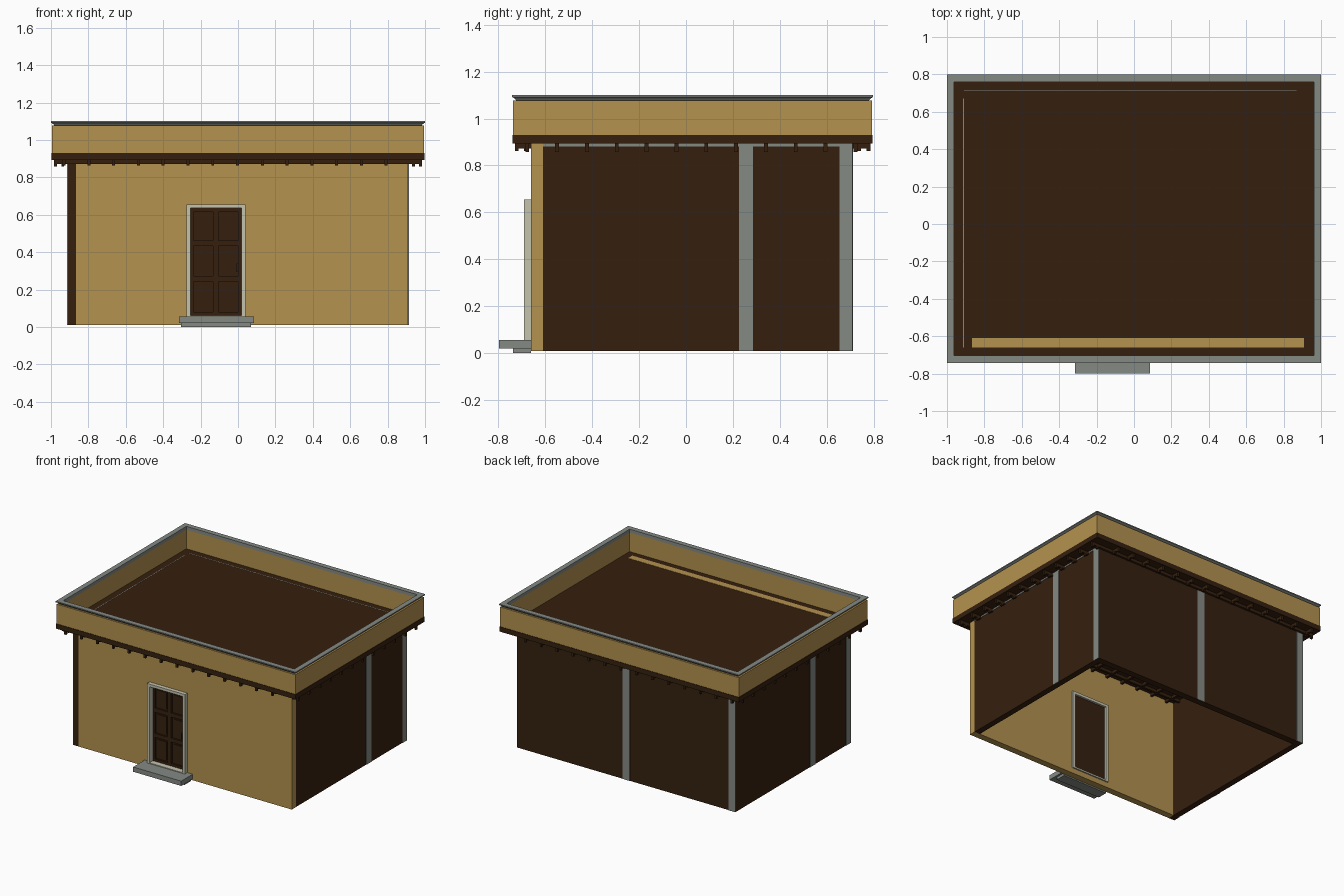
import bpy, bmesh, math
from mathutils import Vector


def material(name, rgb):
    m = bpy.data.materials.new(name)
    m.diffuse_color = (*rgb, 1.0)
    return m


TAN = material("tan plaster", (0.456, 0.287, 0.078))
DARK = material("dark brown wood", (0.036, 0.0144, 0.0044))
GRAY = material("stone gray", (0.235, 0.254, 0.231))
PALE = material("pale trim", (0.56, 0.55, 0.43))


def make(name, mat, bm):
    bmesh.ops.recalc_face_normals(bm, faces=bm.faces)
    me = bpy.data.meshes.new(name)
    bm.to_mesh(me)
    bm.free()
    me.materials.append(mat)
    ob = bpy.data.objects.new(name, me)
    bpy.context.collection.objects.link(ob)
    return ob


def boxes(name, mat, items):
    """One object made of boxes given as (x0, x1, y0, y1, z0, z1)."""
    bm = bmesh.new()
    for x0, x1, y0, y1, z0, z1 in items:
        vs = bmesh.ops.create_cube(bm, size=1)["verts"]
        for v in vs:
            v.co = Vector((x1 if v.co.x > 0 else x0,
                           y1 if v.co.y > 0 else y0,
                           z1 if v.co.z > 0 else z0))
    return make(name, mat, bm)


def ring(name, mat, profile, hx, hy, cy):
    """Sweep a closed (inset, z) profile round a rectangle."""
    bm = bmesh.new()
    rows = []
    for sx, sy in ((-1, -1), (1, -1), (1, 1), (-1, 1)):
        rows.append([bm.verts.new((sx * (hx - d), cy + sy * (hy - d), z))
                     for d, z in profile])
    n = len(profile)
    for i in range(4):
        a, b = rows[i], rows[(i + 1) % 4]
        for j in range(n):
            k = (j + 1) % n
            bm.faces.new((a[j], b[j], b[k], a[k]))
    return make(name, mat, bm)


CY, HX, HY = 0.028, 1.0, 0.77       # roof centre and half sizes
Z0, ZT = 0.01, 0.93                 # wall bottom and top

# Front wall with a door opening
boxes("front_wall", TAN, [
    (-0.865, -0.275, -0.66, -0.61, Z0, ZT + 0.002),
    (0.04, 0.91, -0.66, -0.61, Z0, ZT + 0.002),
    (-0.275, 0.04, -0.66, -0.61, 0.655, ZT + 0.002),
    (-0.275, 0.04, -0.66, -0.61, Z0, 0.05)])

# Side and back walls overlap at the corners like a pinwheel
boxes("left_wall", DARK, [(-0.91, -0.865, -0.66, 0.66, Z0, ZT - 0.005)])
boxes("right_wall", DARK, [(0.865, 0.91, -0.61, 0.71, Z0, ZT - 0.005)])
boxes("back_wall", DARK, [(-0.91, 0.865, 0.66, 0.71, Z0, ZT - 0.005)])

# Gray strips on the outer faces, with a thin line along the wall tops
T = 0.003
boxes("right_wall_strips", GRAY, [
    (0.91, 0.91 + T, 0.225, 0.285, Z0, 0.9),
    (0.91, 0.91 + T, 0.655, 0.71, Z0, 0.9),
    (0.91, 0.91 + T, -0.61, 0.655, 0.882, 0.9)])
boxes("left_wall_strips", GRAY, [
    (-0.91 - T, -0.91, -0.235, -0.175, Z0, 0.9),
    (-0.91 - T, -0.91, -0.66, -0.605, Z0, 0.9),
    (-0.91 - T, -0.91, -0.605, 0.66, 0.882, 0.9),
    (-0.915, -0.91, -0.66, 0.67, 0.9, ZT + 0.001)])
boxes("back_wall_strips", GRAY, [
    (-0.03, 0.03, 0.71, 0.71 + T, Z0, 0.9),
    (-0.91, -0.855, 0.71, 0.71 + T, Z0, 0.9),
    (-0.855, 0.865, 0.71, 0.71 + T, 0.882, 0.9),
    (-0.91, 0.87, 0.71, 0.715, 0.9, ZT + 0.001)])

# Roof slab with the dark band at its edge
boxes("roof_slab", DARK, [(-HX + 0.002, HX - 0.002, CY - HY + 0.002,
                           CY + HY - 0.002, 0.893, ZT)])

# Beams crossing under the roof, with two small pegs at each end
W = 0.008
long_beams, cross_beams = [], []
for i in range(14):
    x = -0.93 + i * 0.1325
    y0, y1 = CY - HY + 0.012, CY + HY - 0.012
    long_beams.append((x - W, x + W, y0, y1, 0.872, 0.895))
    for p in (y0, y0 + 0.04, y1 - 0.016, y1 - 0.056):
        long_beams.append((x - W, x + W, p, p + 0.016, 0.862, 0.875))
for i in range(12):
    y = -0.677 + i * 0.1272
    cross_beams.append((y - W, y + W))
side = []
for a, b in cross_beams:
    side.append((-0.985, 0.985, a, b, 0.871, 0.896))
    for p in (-0.985, -0.945, 0.929, 0.969):
        side.append((p, p + 0.016, a, b, 0.857, 0.875))
boxes("roof_beams", DARK, long_beams)
boxes("roof_cross_beams", DARK, side)

# Parapet and its stepped coping
ring("parapet", TAN, [(0.005, 0.928), (0.005, 1.077), (0.036, 1.077), (0.036, 0.928)],
     HX, HY, CY)
ring("parapet_coping", GRAY, [(0.02, 1.075), (0.012, 1.085), (0.0, 1.092), (0.0, 1.1),
                              (0.038, 1.1), (0.038, 1.075)], HX, HY, CY)

# Door frame through the wall
boxes("door_frame", PALE, [
    (-0.275, -0.255, -0.69, -0.6, 0.05, 0.655),
    (0.02, 0.04, -0.69, -0.6, 0.05, 0.655),
    (-0.255, 0.02, -0.69, -0.6, 0.635, 0.655),
    (-0.255, 0.02, -0.69, -0.6, 0.05, 0.062)])

# Panelled door: backing, stiles, rails and raised panels
xs = [(-0.255, -0.237), (-0.133, -0.103), (0.002, 0.02)]
zs = [(0.062, 0.08), (0.243, 0.272), (0.432, 0.462), (0.615, 0.635)]
parts = [(-0.255, 0.02, -0.635, -0.615, 0.062, 0.635)]
parts += [(a, b, -0.648, -0.634, 0.062, 0.635) for a, b in xs]
for (a, b) in zs:
    for i in range(2):
        parts.append((xs[i][1], xs[i + 1][0], -0.648, -0.634, a, b))
for j in range(3):
    for i in range(2):
        parts.append((xs[i][1] + 0.014, xs[i + 1][0] - 0.014, -0.641, -0.634,
                      zs[j][1] + 0.014, zs[j + 1][0] - 0.014))
boxes("door", DARK, parts)
boxes("door_handle", DARK, [(-0.008, 0.002, -0.667, -0.66, 0.295, 0.34),
                            (-0.008, 0.002, -0.662, -0.645, 0.295, 0.303),
                            (-0.008, 0.002, -0.662, -0.645, 0.332, 0.34)])

# Doorstep
boxes("doorstep", GRAY, [(-0.315, 0.085, -0.798, -0.66, 0.02, 0.056),
                         (-0.305, 0.07, -0.738, -0.66, 0.0, 0.02)])
